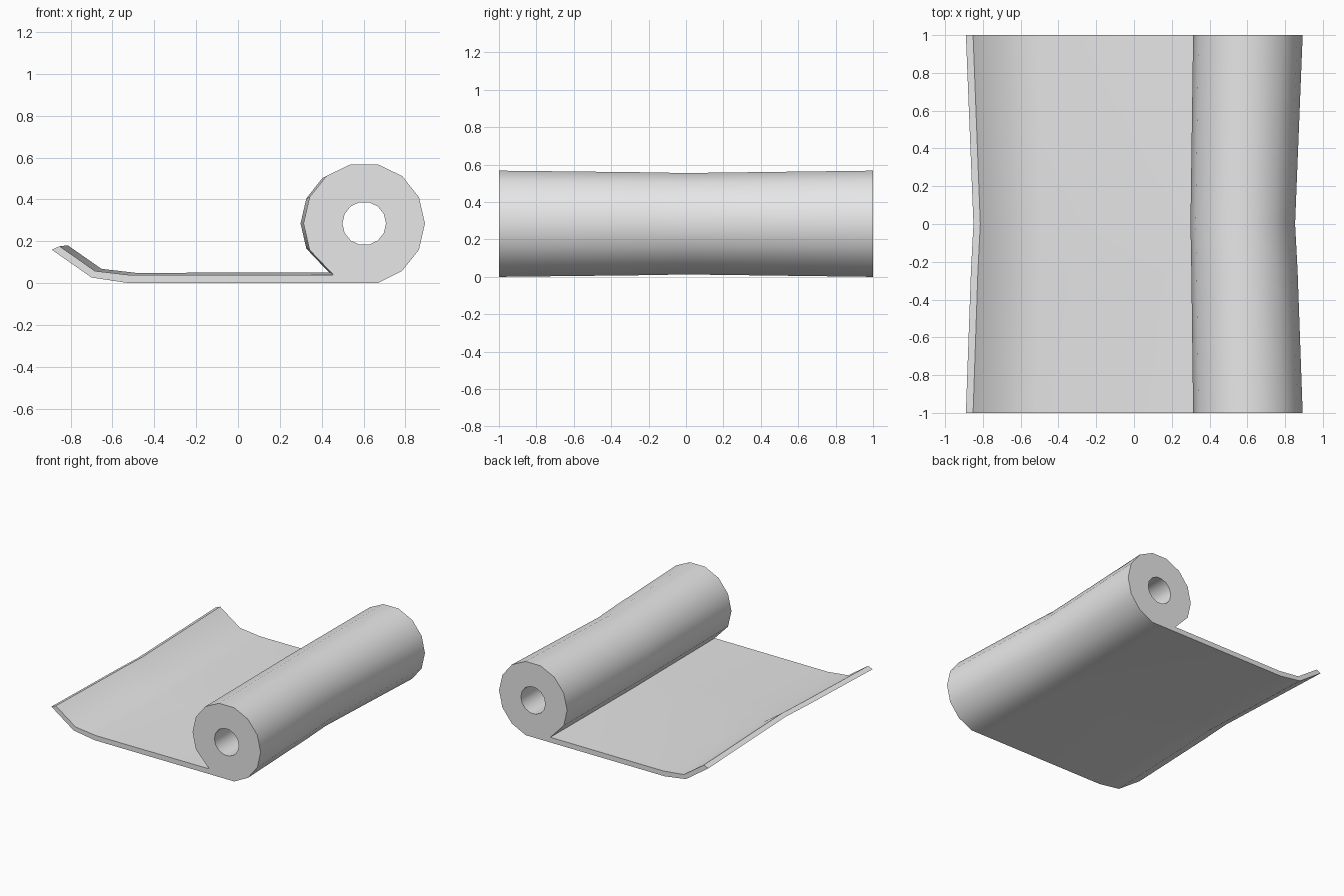
import bpy, bmesh
from math import cos, sin, tau

if "Cube" in bpy.data.objects:
    bpy.data.objects.remove(bpy.data.objects["Cube"])

grey = bpy.data.materials.new("plain grey")
grey.use_nodes = True
grey.diffuse_color = (0.8, 0.8, 0.8, 1)
grey.node_tree.nodes["Principled BSDF"].inputs["Base Color"].default_value = (0.8, 0.8, 0.8, 1)

SIDES = 14
CX, CZ = 0.603, 0.285


def circle(radius, start=0):
    return [(CX + radius * cos(tau * k / SIDES), CZ + radius * sin(tau * k / SIDES))
            for k in range(start, start + SIDES)]


# Outline: round the roll from its underside, out along the sheet top, back along its bottom
roll = circle(0.29, 10)
roll[0] = (0.538, 0.0)
roll[1] = (0.667, 0.0)
roll[-1] = (0.455, 0.04)
sheet_top = [(-0.51, 0.038), (-0.683, 0.058), (-0.852, 0.176)]
sheet_bottom = [(-0.89, 0.16), (-0.70, 0.027), (-0.52, 0.0)]
outline = roll + sheet_top + sheet_bottom
hole = circle(0.104, 10)

# Stations along the length: position and how far the section is drawn in
stations = [(-1, 1), (-0.25, 0.97), (0, 0.955), (1, 1)]

bm = bmesh.new()


def ring(points, y, scale=1):
    return [bm.verts.new((x * scale, y, CZ + (z - CZ) * scale)) for x, z in points]


def bridge(a, b):
    n = len(a)
    for i in range(n):
        j = (i + 1) % n
        bm.faces.new((a[i], a[j], b[j], b[i]))


# Outer skin and straight bore
outer = [ring(outline, y, s) for y, s in stations]
for a, b in zip(outer, outer[1:]):
    bridge(a, b)
bores = [ring(hole, y) for y in (-1, 1)]
bridge(*bores)

# End faces: a ring round the bore and the edge of the sheet
for skin, bore in ((outer[0], bores[0]), (outer[-1], bores[1])):
    bridge(skin[:SIDES], bore)
    top = skin[SIDES - 1:SIDES + 3]
    bottom = [skin[0]] + skin[:SIDES + 2:-1]
    for i in range(3):
        bm.faces.new((top[i], top[i + 1], bottom[i + 1], bottom[i]))

bmesh.ops.recalc_face_normals(bm, faces=bm.faces[:])
mesh = bpy.data.meshes.new("rolled_mat")
bm.to_mesh(mesh)
bm.free()
mesh.materials.append(grey)
mat = bpy.data.objects.new("rolled_mat", mesh)
bpy.context.collection.objects.link(mat)

bpy.ops.object.select_all(action='DESELECT')
mat.select_set(True)
bpy.context.view_layer.objects.active = mat
bpy.ops.object.shade_smooth_by_angle(angle=0.6)
